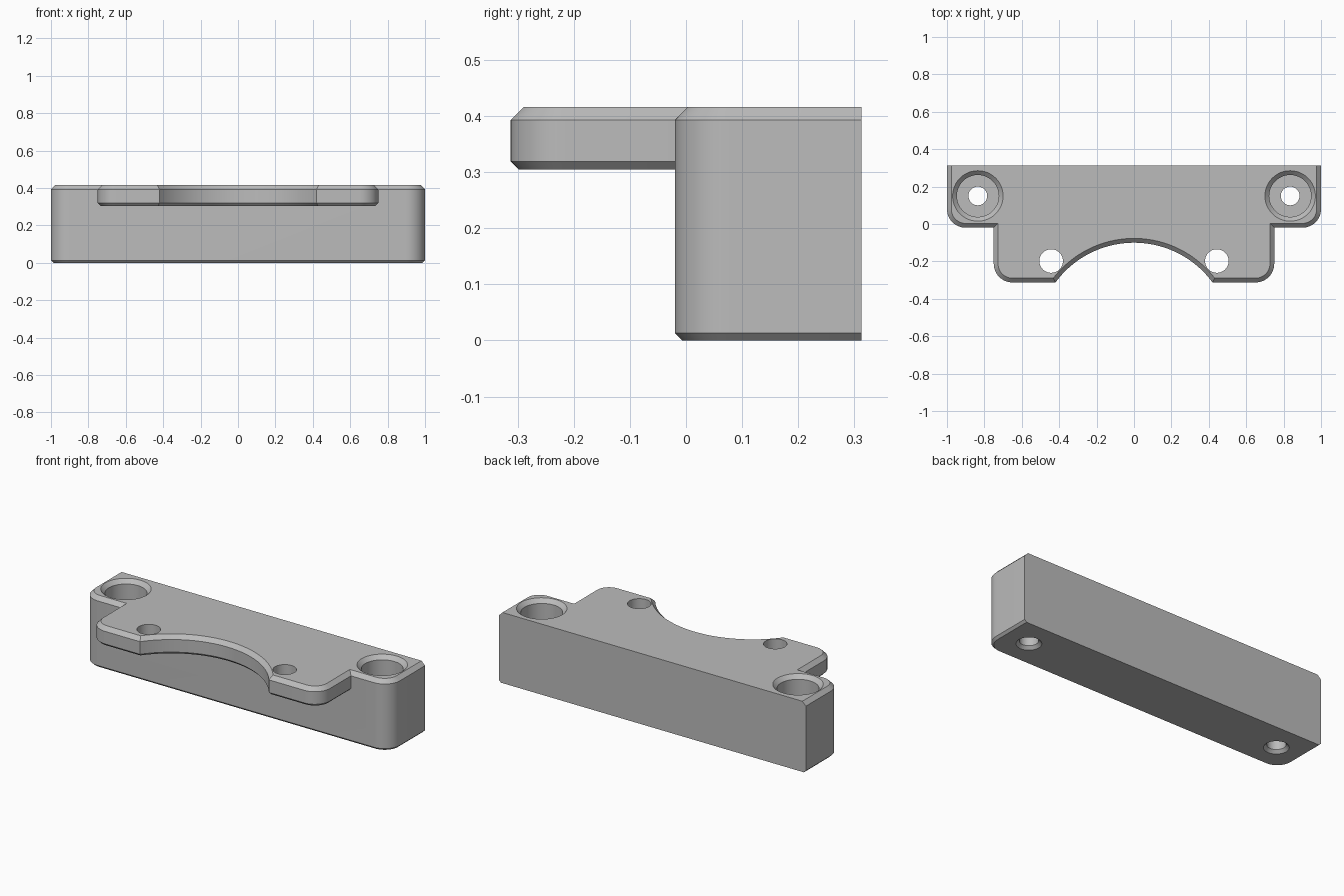
import bpy
import bmesh
from math import sin, cos, pi, sqrt, atan2

if "Cube" in bpy.data.objects:
    bpy.data.objects.remove(bpy.data.objects["Cube"], do_unlink=True)

BACK, TOP, CHAMFER = 0.3125, 0.416, 0.023
CORNER = 0.1

grey = bpy.data.materials.new("plain grey")
grey.use_nodes = True
grey.diffuse_color = (0.5, 0.5, 0.5, 1)
grey.node_tree.nodes["Principled BSDF"].inputs["Base Color"].default_value = (0.5, 0.5, 0.5, 1)


def loft(name, levels):
    """Closed solid through matching outlines, each given as (z, points)."""
    bm = bmesh.new()
    rings = [[bm.verts.new((x, y, z)) for x, y in pts] for z, pts in levels]
    n = len(rings[0])
    for low, high in zip(rings, rings[1:]):
        for i in range(n):
            j = (i + 1) % n
            bm.faces.new((low[i], low[j], high[j], high[i]))
    bm.faces.new(rings[0][::-1])
    bm.faces.new(rings[-1])
    bmesh.ops.recalc_face_normals(bm, faces=bm.faces)
    mesh = bpy.data.meshes.new(name)
    bm.to_mesh(mesh)
    bm.free()
    mesh.materials.append(grey)
    obj = bpy.data.objects.new(name, mesh)
    bpy.context.collection.objects.link(obj)
    return obj


def arc(cx, cy, r, start, end, steps):
    angles = [start + (end - start) * i / steps for i in range(steps + 1)]
    return [(cx + r * cos(a), cy + r * sin(a)) for a in angles]


def mirrored(half):
    """Complete a right-hand outline with its reflection in x."""
    return half + [(-x, y) for x, y in reversed(half)]


def block_outline(d):
    corner = arc(1 - CORNER, -0.02 + CORNER, CORNER - d, -pi / 2, 0, 12)
    return mirrored(corner + [(1 - d, BACK)])


def flange_outline(d):
    # Circular scoop in the front edge, widened by the chamfer
    r, cy, front = 0.521 + d, -0.621, -BACK + d
    end_x = sqrt(r * r - (front - cy) ** 2)
    scoop = arc(0, cy, r, pi / 2, atan2(front - cy, end_x), 24)[1:]
    corner = arc(0.75 - CORNER, -BACK + CORNER, CORNER - d, -pi / 2, 0, 12)
    half = scoop + corner + [(0.75 - d, 0.1)]
    return mirrored(half) + [(0, cy + r)]


def chamfered(name, outline, bottom, low):
    return loft(name, [(bottom, outline(low)), (bottom + low, outline(0)),
                       (TOP - CHAMFER, outline(0)), (TOP, outline(CHAMFER))])


def cutter(name, x, y, profile):
    return loft(name, [(z, arc(x, y, r, 0, 2 * pi, 48)[:-1]) for z, r in profile])


def boolean(target, other, operation):
    mod = target.modifiers.new(other.name, 'BOOLEAN')
    mod.operation = operation
    mod.solver = 'EXACT'
    mod.object = other
    bpy.context.view_layer.objects.active = target
    bpy.ops.object.modifier_apply(modifier=mod.name)
    bpy.data.objects.remove(other, do_unlink=True)


# Mounting block with the thin scooped flange joined to its front
bracket = chamfered("mounting_bracket", block_outline, 0, 0.013)
boolean(bracket, chamfered("flange", flange_outline, 0.305, 0.014), 'UNION')

# Counterbored bolt holes with chamfered mouths, and plain flange holes
bolt_profile = [(-0.02, 0.087), (0.0, 0.067), (0.017, 0.05), (0.14, 0.05), (0.14, 0.112),
                (TOP - CHAMFER, 0.112), (TOP, 0.135), (TOP + 0.02, 0.155)]
for side in (-1, 1):
    boolean(bracket, cutter("bolt_hole", side * 0.835, 0.15, bolt_profile), 'DIFFERENCE')
    boolean(bracket, cutter("flange_hole", side * 0.443, -0.198, [(0.2, 0.063), (0.5, 0.063)]),
            'DIFFERENCE')

# Smooth rounded walls, keep chamfers crisp
bpy.ops.object.select_all(action='DESELECT')
bracket.select_set(True)
bpy.context.view_layer.objects.active = bracket
bpy.ops.object.shade_smooth_by_angle(angle=pi / 6)
